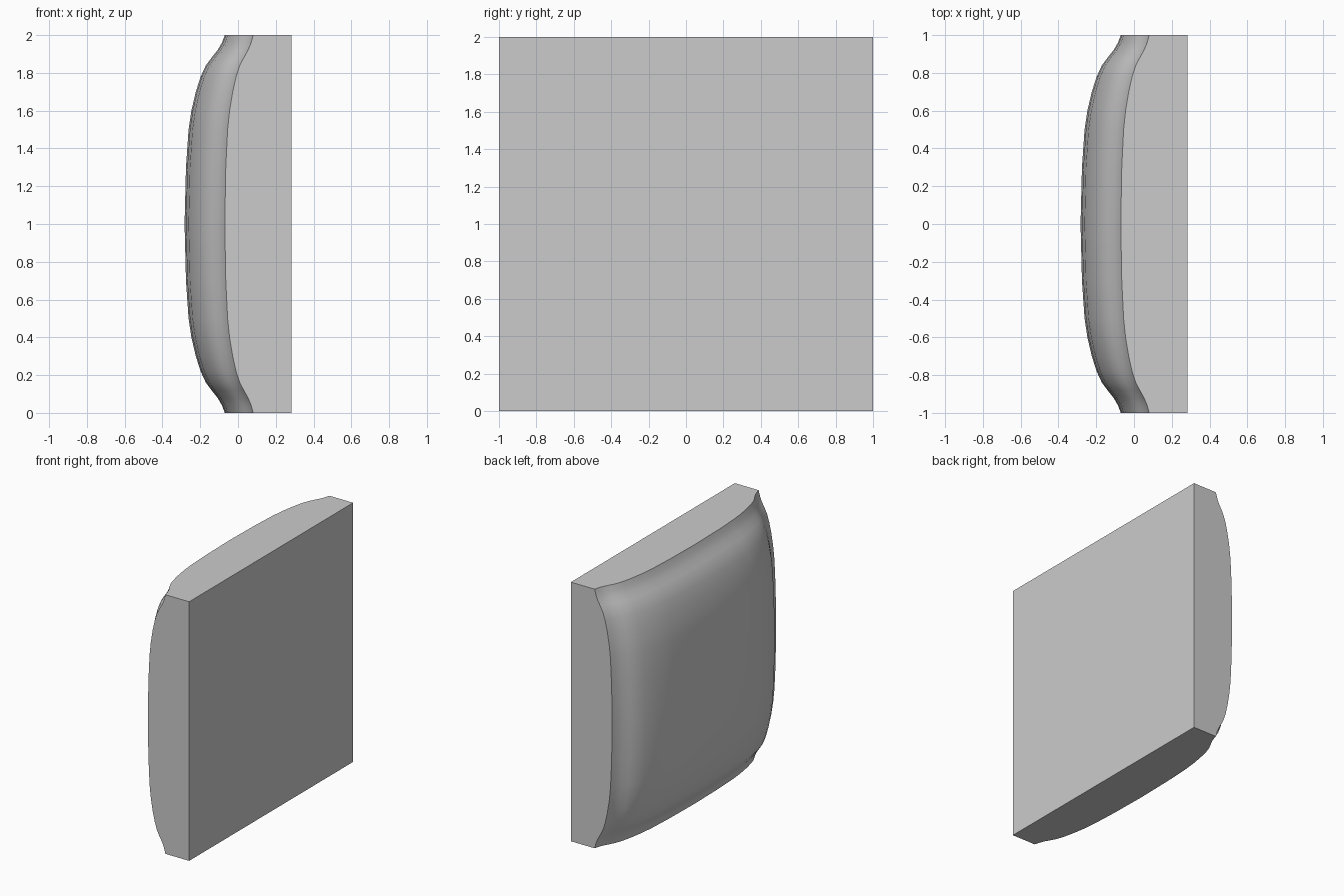
import bpy
import bmesh
import math

cube = bpy.data.objects.get("Cube")
if cube:
    bpy.data.objects.remove(cube, do_unlink=True)

BACK = 0.283      # flat rear plane
CORNER = 0.08     # depth of the panel's corners
EDGE_RISE = 0.15  # swell along the borders
EXTRA = 0.063     # additional swell toward the centre

# Cushion profile: distance from border, relative swell
half = [(0, 0), (0.04, 0.07), (0.08, 0.18), (0.12, 0.33), (0.16, 0.47),
        (0.22, 0.6), (0.3, 0.72), (0.4, 0.83), (0.5, 0.9), (0.7, 0.965), (1, 1)]
stations = [(d - 1, u) for d, u in half] + [(1 - d, u) for d, u in half[-2::-1]]

grey = bpy.data.materials.new("light grey")
grey.use_nodes = True
colour = (0.6, 0.6, 0.6, 1)
grey.diffuse_color = colour
grey.node_tree.nodes["Principled BSDF"].inputs["Base Color"].default_value = colour

# Swollen face on -x
bm = bmesh.new()
grid = [[bm.verts.new((CORNER - EDGE_RISE * (u + v) - EXTRA * u * v, y, z + 1))
         for z, v in stations] for y, u in stations]
n = len(stations) - 1
for i in range(n):
    for j in range(n):
        bm.faces.new((grid[i][j], grid[i][j + 1], grid[i + 1][j + 1], grid[i + 1][j]))

# Flat sides and back
rim = ([grid[i][0] for i in range(n)] + [grid[n][j] for j in range(n)]
       + [grid[i][n] for i in range(n, 0, -1)] + [grid[0][j] for j in range(n, 0, -1)])
rear = [bm.verts.new((BACK, v.co.y, v.co.z)) for v in rim]
for k in range(len(rim)):
    m = (k + 1) % len(rim)
    bm.faces.new((rim[k], rim[m], rear[m], rear[k]))
bm.faces.new(rear)
bmesh.ops.recalc_face_normals(bm, faces=bm.faces)

mesh = bpy.data.meshes.new("cushion_panel")
bm.to_mesh(mesh)
bm.free()
mesh.materials.append(grey)
panel = bpy.data.objects.new("cushion_panel", mesh)
bpy.context.collection.objects.link(panel)
bpy.context.view_layer.objects.active = panel
panel.select_set(True)
bpy.ops.object.shade_smooth_by_angle(angle=math.radians(35))
